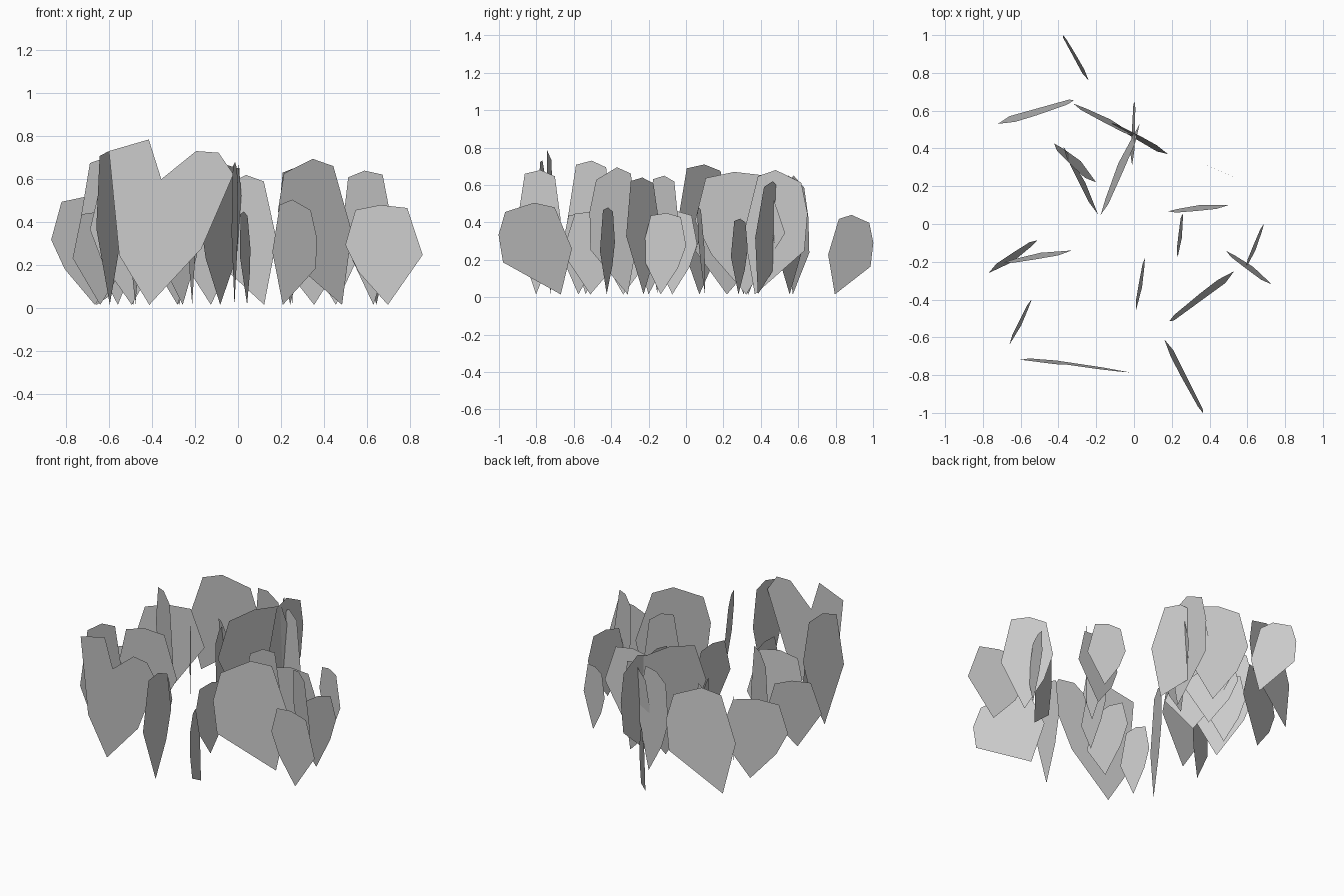
import bpy
import bmesh
from mathutils import Vector

cube = bpy.data.objects.get("Cube")
if cube:
    bpy.data.objects.remove(cube)

# One plain grey for every leaf
grey = bpy.data.materials.new("leaf grey")
grey.use_nodes = True
colour = (0.6, 0.6, 0.6, 1)
grey.diffuse_color = colour
grey.node_tree.nodes["Principled BSDF"].inputs["Base Color"].default_value = colour

# Leaf outlines: u runs along the footprint, v runs from stalk tip to crown
SHIELD = [(0, .6), (.13, .95), (.45, 1), (.8, .97), (1, .5), (.55, 0), (.17, .33)]
SLANT = [(0, .5), (.22, .95), (.5, 1), (.9, .9), (1, .65), (.95, .35), (.17, 0)]
HEART = [(0, .93), (.32, 1), (.42, .76), (.7, .93), (.88, .92),
         (1, .79), (.74, .34), (.32, 0), (.08, .3)]
STALK_Z = 0.015


def add_leaf(name, outline, start, end, height, lean=0.0):
    """Make a flat upright leaf above the line from start to end."""
    a, b = Vector((*start, 0)), Vector((*end, 0))
    along = b - a
    normal = along.cross(Vector((0, 0, 1))).normalized()
    bm = bmesh.new()
    corners = []
    for u, v in outline:
        point = a + along * u + normal * lean * (v - .5)
        point.z = STALK_Z + v * (height - STALK_Z)
        corners.append(bm.verts.new(point))
    bm.faces.new(corners)
    mesh = bpy.data.meshes.new(name)
    bm.to_mesh(mesh)
    bm.free()
    mesh.materials.append(grey)
    leaf = bpy.data.objects.new(name, mesh)
    bpy.context.collection.objects.link(leaf)
    return leaf


def add_group(name, outline, leaves):
    """Add several leaves sharing one outline."""
    for number, leaf in enumerate(leaves, start=1):
        add_leaf(f"{name}_{number}", outline, *leaf)


# Broad double-lobed leaf at the front
add_leaf("front_heart_leaf", HEART, (-.6, -.71), (-.02, -.78), .785, .02)

# Leaves behind the centre
add_group("back_leaf", SLANT, [
    ((-.24, .76), (-.38, 1), .44, .02),
    ((-.72, .53), (-.32, .66), .65, .04),
    ((.18, .37), (-.12, .53), .62, .03),
    ((-.01, .31), (0, .65), .68, .02),
])
add_group("back_round_leaf", SHIELD, [
    ((-.32, .64), (.02, .46), .65, .03),
    ((-.18, .05), (.03, .53), .67, .04),
    ((-.42, .43), (-.2, .22), .5, .05),
    ((-.37, .41), (-.19, .05), .48, .03),
    ((-.56, .33), (-.43, .13), .45),
    ((.34, .33), (.55, .24), .42),
])

# Leaves on the right-hand half of the footprint
add_group("plus_side_leaf", SHIELD, [
    ((.5, -.38), (.86, -.46), .48),
    ((.18, .07), (.5, .1), .48, .03),
    ((.26, .06), (.23, -.18), .46, .02),
    ((.32, -.04), (.18, -.21), .65),
    ((.69, 0), (.59, -.24), .45, .02),
    ((.49, -.14), (.73, -.32), .64, .03),
    ((.06, -.18), (.01, -.46), .45, .02),
])
add_group("plus_side_slanted_leaf", SLANT, [
    ((.53, -.25), (.19, -.52), .695, .04),
    ((.16, -.61), (.37, -1), .505, .03),
])

# Leaves on the other half
add_group("minus_side_leaf", SHIELD, [
    ((-.87, .22), (-.5, .38), .52),
    ((-.73, .22), (-.42, -.05), .71),
    ((-.69, -.2), (-.33, -.14), .6, .03),
    ((-.51, -.09), (-.77, -.26), .45, .04),
    ((-.54, -.4), (-.66, -.64), .73, .02),
    ((-.5, -.46), (-.46, -.67), .45),
    ((-.23, -.33), (-.2, -.66), .46),
    ((0, -.67), (-.03, -.91), .68),
])
